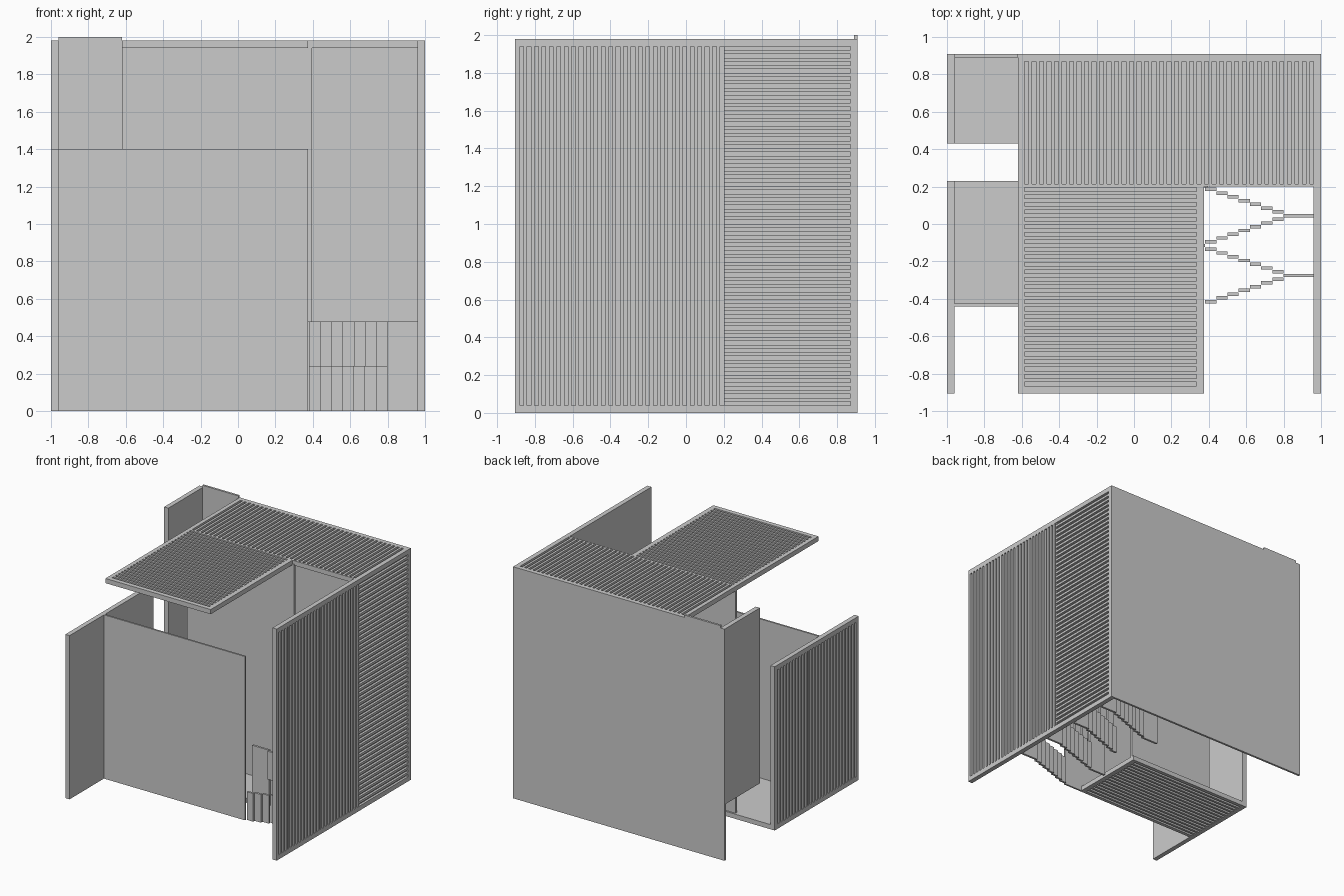
import bpy, bmesh
from mathutils import Vector

if "Cube" in bpy.data.objects:
    bpy.data.objects.remove(bpy.data.objects["Cube"])


def add_box(bm, lo, hi):
    lo, hi = Vector(lo), Vector(hi)
    c, s = (lo + hi) / 2, hi - lo
    vs = bmesh.ops.create_cube(bm, size=1)["verts"]
    for v in vs:
        v.co = Vector([c[i] + v.co[i] * s[i] for i in range(3)])


def finish(name, bm):
    me = bpy.data.meshes.new(name)
    bm.to_mesh(me)
    bm.free()
    ob = bpy.data.objects.new(name, me)
    bpy.context.collection.objects.link(ob)


def boxes(name, items):
    bm = bmesh.new()
    for lo, hi in items:
        add_box(bm, lo, hi)
    finish(name, bm)


def grooved(name, axis, inner, mid, outer, parts):
    """Backing plate with slotted face. part = (u0,u1,v0,v1), (slot u0,u1,v0,v1), run axis 0/1, count"""
    bm = bmesh.new()
    others = [i for i in range(3) if i != axis]

    def plate(u0, u1, v0, v1, w0, w1):
        lo, hi = [0] * 3, [0] * 3
        lo[axis], hi[axis] = min(w0, w1), max(w0, w1)
        lo[others[0]], hi[others[0]] = u0, u1
        lo[others[1]], hi[others[1]] = v0, v1
        add_box(bm, lo, hi)

    for (u0, u1, v0, v1), (a0, a1, b0, b1), run, n in parts:
        plate(u0, u1, v0, v1, inner, mid)
        # border strips
        for r in ((u0, a0, v0, v1), (a1, u1, v0, v1), (a0, a1, v0, b0), (a0, a1, b1, v1)):
            if r[1] - r[0] > 1e-4 and r[3] - r[2] > 1e-4:
                plate(*r, mid, outer)
        # bars between the slots
        start, end = (b0, b1) if run == 0 else (a0, a1)
        w = (end - start) / (2 * n - 1)
        for i in range(n - 1):
            s = start + (2 * i + 1) * w
            if run == 0:
                plate(a0, a1, s, s + w, mid, outer)
            else:
                plate(s, s + w, b0, b1, mid, outer)
    finish(name, bm)


# slotted outer walls and roof
grooved("right_wall", 0, 0.96, 0.98, 1.0, [
    ((-0.905, 0.2, 0, 1.98), (-0.88, 0.2, 0.04, 1.94), 1, 28),
    ((0.2, 0.905, 0, 1.98), (0.205, 0.87, 0.04, 1.94), 0, 48)])
grooved("left_wall", 0, -0.96, -0.98, -1.0, [
    ((-0.905, 0.23, 0, 1.4), (-0.87, 0.19, 0.04, 1.36), 1, 27)])
grooved("roof", 2, 1.94, 1.96, 1.98, [
    ((-0.62, 1.0, 0.2, 0.905), (-0.585, 0.96, 0.215, 0.87), 1, 39),
    ((-0.62, 0.375, -0.905, 0.2), (-0.585, 0.335, -0.865, 0.195), 0, 27)])
grooved("base_panel", 2, 0.04, 0.02, 0.0, [
    ((-1.0, 0.2, -0.44, 0.23), (-0.96, 0.16, -0.41, 0.2), 0, 16)])

# plain walls
boxes("back_wall", [((-1, 0.89, 0), (1, 0.908, 1.98)),
                    ((-0.96, 0.89, 1.98), (-0.62, 0.908, 2.0))])
boxes("middle_wall", [((-0.62, 0.195, 0.48), (0.395, 0.215, 1.95)),
                      ((-0.62, 0.195, 0.02), (0.2, 0.215, 0.48))])
boxes("front_wall", [((-0.97, -0.44, 0), (0.375, -0.425, 1.4))])
boxes("rear_left_wall", [((-1, 0.43, 0.48), (-0.96, 0.905, 1.98))])
boxes("recessed_panel", [((-1, 0.43, 0.48), (0.375, 0.905, 0.52))])


# zigzag stairs: four flights with shared landings
def stairs(name, y0, y1):
    items, t = [], 0.009
    rise = (y1 - y0) / 32
    for f in range(4):
        z = 0.24 * (f % 2)
        for i in range(7):
            y = y0 + rise * (f * 8 + i + 1)
            k = i if f % 2 == 0 else 6 - i
            x = 0.38 + 0.06 * k
            items.append(((x, y - t, z), (x + 0.06, y + t, z + 0.24)))
        if f < 3:
            y = y0 + rise * 8 * (f + 1)
            xa, xb = (0.8, 0.96) if f % 2 == 0 else (0.22, 0.38)
            items.append(((xa, y - t, 0), (xb, y + t, 0.48)))
    boxes(name, items)


stairs("upper_stairs", -0.435, 0.205)
stairs("lower_stairs", 0.205, 0.895)
